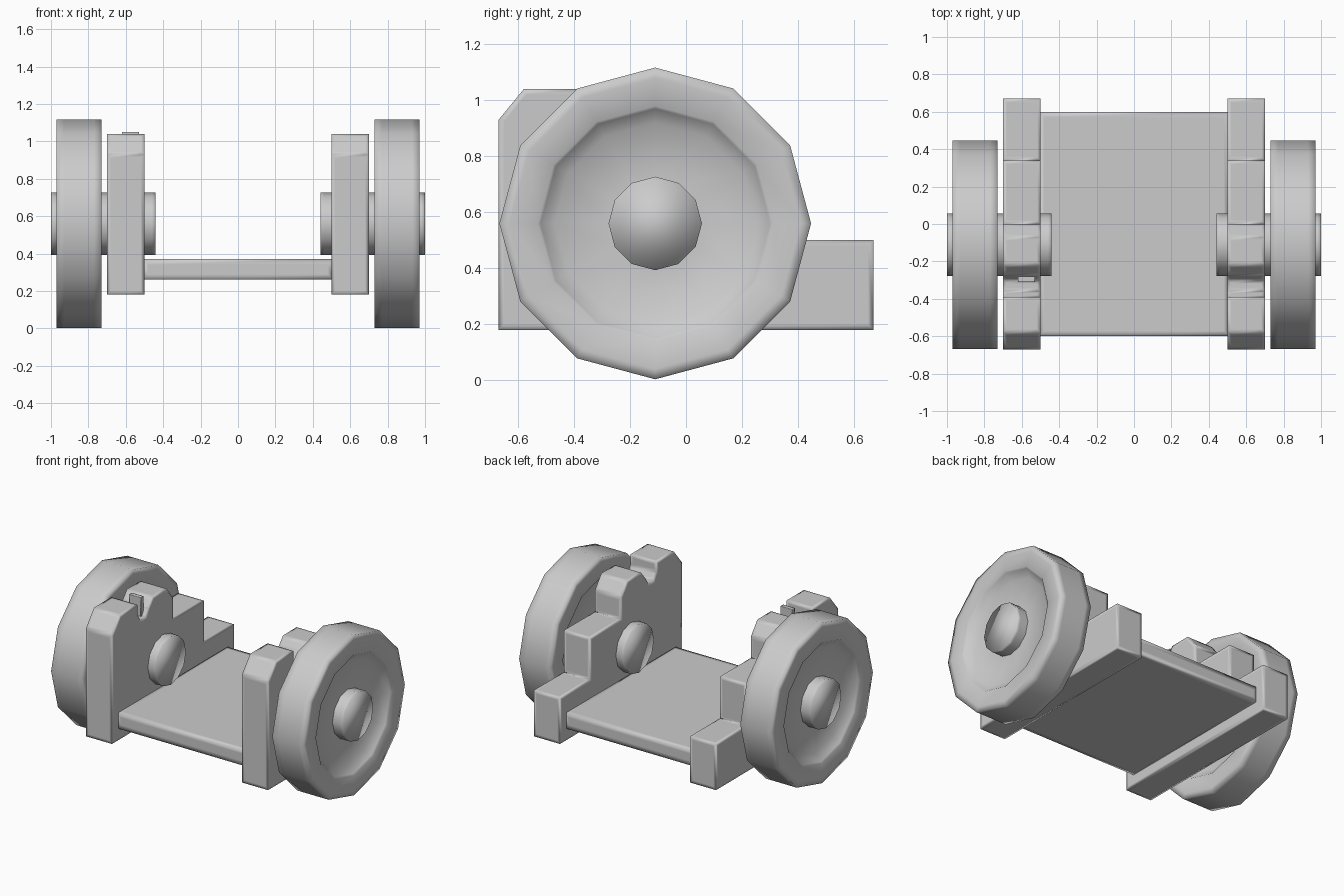
import bpy
import bmesh
from math import cos, sin, pi

AXLE_Y, AXLE_Z, SIDES = -0.11, 0.56, 12

default = bpy.data.objects.get("Cube")
if default:
    bpy.data.objects.remove(default, do_unlink=True)


def finish(name, bm, rim=0.0):
    """Add face rims for soft edge shading, then make a smooth object."""
    bmesh.ops.recalc_face_normals(bm, faces=bm.faces)
    if rim:
        bmesh.ops.inset_individual(bm, faces=bm.faces[:], thickness=rim,
                                   use_even_offset=True)
    for face in bm.faces:
        face.smooth = True
    mesh = bpy.data.meshes.new(name)
    bm.to_mesh(mesh)
    bm.free()
    obj = bpy.data.objects.new(name, mesh)
    bpy.context.collection.objects.link(obj)
    return obj


def lathe(name, profile, side):
    """Turn (x, radius) points around the axle; the ends are capped."""
    bm = bmesh.new()
    rings = []
    for x, r in profile:
        angles = [2 * pi * i / SIDES for i in range(SIDES)]
        rings.append([bm.verts.new((side * x, AXLE_Y + r * cos(a),
                                    AXLE_Z + r * sin(a))) for a in angles])
    for a, b in zip(rings, rings[1:]):
        for i in range(SIDES):
            j = (i + 1) % SIDES
            bm.faces.new((a[i], a[j], b[j], b[i]))
    bm.faces.new(rings[0])
    bm.faces.new(rings[-1])
    return finish(name, bm)


def extrude_profile(name, points, x0, x1, rim):
    """Extrude a (y, z) outline from x0 to x1."""
    bm = bmesh.new()
    face = bm.faces.new([bm.verts.new((x0, y, z)) for y, z in points])
    new = bmesh.ops.extrude_face_region(bm, geom=[face])["geom"]
    verts = [v for v in new if isinstance(v, bmesh.types.BMVert)]
    bmesh.ops.translate(bm, verts=verts, vec=(x1 - x0, 0, 0))
    return finish(name, bm, rim)


def rectangle(y0, y1, z0, z1):
    return [(y0, z0), (y1, z0), (y1, z1), (y0, z1)]


# Stepped cheek outline with a notch behind the front post
CHEEK = [(-0.67, 0.18), (0.67, 0.18), (0.67, 0.5), (0.34, 0.5),
         (0.34, 0.79), (0.0, 0.79), (0.0, 0.94), (-0.07, 1.03),
         (-0.22, 1.03), (-0.27, 0.97), (-0.30, 0.92), (-0.36, 0.92),
         (-0.39, 0.97), (-0.39, 1.04), (-0.58, 1.04), (-0.67, 0.93)]

# Wheel section: rim band with a dished face on both sides
WHEEL = [(0.78, 0.16), (0.78, 0.36), (0.74, 0.41), (0.73, 0.42),
         (0.73, 0.52), (0.73, 0.557), (0.77, 0.557), (0.93, 0.557),
         (0.97, 0.557), (0.97, 0.52), (0.97, 0.42), (0.96, 0.41),
         (0.92, 0.36), (0.92, 0.16)]

HUB = [(0.44, 0.167), (0.46, 0.167), (0.98, 0.167), (1.0, 0.167)]

for label, side in (("left", 1), ("right", -1)):
    lathe(label + "_wheel", WHEEL, side)
    lathe(label + "_axle_hub", HUB, side)
    extrude_profile(label + "_cheek", CHEEK, side * 0.5, side * 0.7, 0.02)

# Bed between the cheeks
extrude_profile("bed_plate", rectangle(-0.6, 0.6, 0.26, 0.37), -0.51, 0.51, 0.03)

# Small tab in the right cheek notch
extrude_profile("notch_tab", rectangle(-0.31, -0.28, 0.91, 1.05),
                -0.62, -0.53, 0.005)
